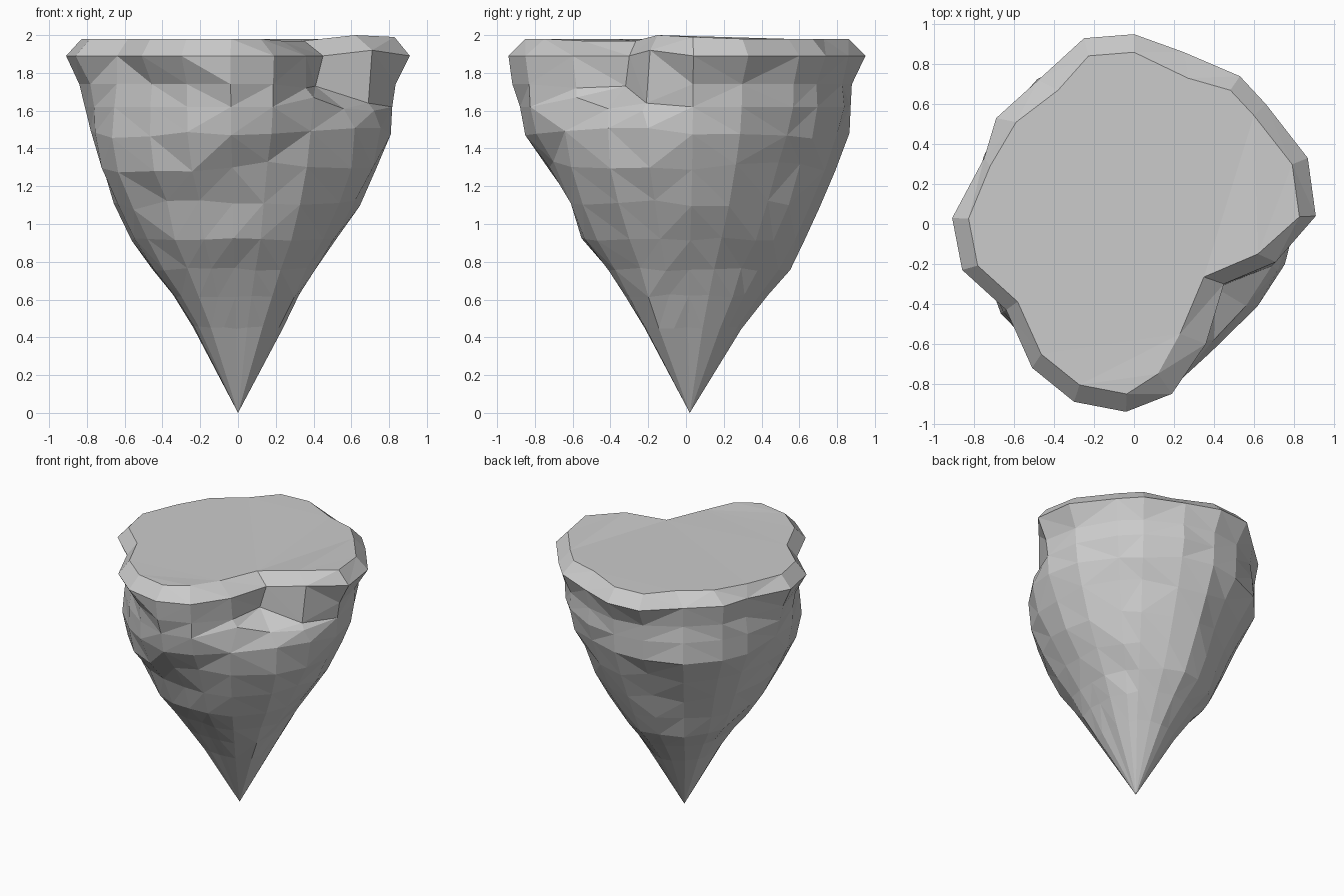
import bpy, bmesh, random
from math import atan2, cos, sin, pi

if "Cube" in bpy.data.objects:
    bpy.data.objects.remove(bpy.data.objects["Cube"])

random.seed(4)

# Rim outline seen from above (counter-clockwise), with the bite at the front right
RIM = [(.91, .04), (.87, .33), (.66, .60), (.53, .74), (.25, .86), (0, .95), (-.25, .93),
       (-.48, .72), (-.69, .53), (-.75, .33), (-.91, .03), (-.86, -.23), (-.64, -.43),
       (-.51, -.72), (-.30, -.89), (-.04, -.94), (.19, -.85), (.36, -.60), (.45, -.30),
       (.71, -.19)]
NOTCH = 18

# Rock radii per height, in 45 degree steps starting at +x
PROFILE = [
    (1.74, (.84, .85, .88, .84, .84, .76, .92, .70)),
    (1.62, (.82, .84, .88, .85, .81, .77, .89, .70)),
    (1.48, (.81, .80, .87, .86, .78, .80, .86, .71)),
    (1.30, (.74, .73, .79, .76, .71, .79, .73, .71)),
    (1.10, (.65, .65, .71, .65, .65, .67, .61, .64)),
    (0.92, (.51, .55, .63, .59, .56, .58, .55, .55)),
    (0.76, (.40, .44, .55, .54, .44, .48, .41, .45)),
    (0.62, (.32, .37, .43, .42, .33, .37, .31, .37)),
    (0.45, (.23, .27, .29, .29, .23, .26, .21, .27)),
]


def radius(row, angle):
    t = (angle / (pi / 4)) % 8
    i = int(t)
    f = t - i
    return row[i % 8] * (1 - f) + row[(i + 1) % 8] * f


bm = bmesh.new()

# Flat top and bevelled rim
top = [bm.verts.new((x * .91, y * .905, 1.98)) for x, y in RIM]
top[4].co.xy = (.27, .73)
top[7].co.xy = (-.38, .67)
top[8].co.xy = (-.59, .51)
top[9].co.xy = (-.72, .29)
top[16].co = (.12, -.75, 1.98)
top[17].co = (.23, -.55, 1.97)
top[NOTCH].co = (.35, -.265, 1.97)
top[19].co = (.62, -.15, 2.0)
top[0].co.z = 1.99
rim = [bm.verts.new((x, y, 1.89)) for x, y in RIM]
rim[19].co.z = 1.92
rings = [top, rim]

# Tapering rock body with uneven facets, smoother towards the tip
for k, (z, row) in enumerate(PROFILE):
    ring = []
    for i, (x, y) in enumerate(RIM):
        a = atan2(y, x)
        rough = 1 if z > 1 else .3
        r = radius(row, a) + random.uniform(-.01, .01) * rough
        if k == 0:
            r = min(r, (x * x + y * y) ** .5 - .02 + (.05 if i == 12 else 0))
        dz = random.uniform(-.03, .03) * rough if k > 1 else 0
        ring.append(bm.verts.new((r * cos(a), r * sin(a), z + dz)))
    rings.append(ring)

# Ledge inside the bite
rings[2][17].co = (.36, -.58, 1.72)
rings[2][NOTCH].co = (.41, -.32, 1.73)
rings[2][19].co = (.69, -.21, 1.64)
rings[3][17].co = (.40, -.58, 1.67)
rings[3][NOTCH].co = (.56, -.41, 1.61)
rings[3][19].co = (.72, -.23, 1.60)

n = len(RIM)
bm.faces.new(top)
for a, b in zip(rings, rings[1:]):
    for i in range(n):
        j = (i + 1) % n
        bm.faces.new((a[j], a[i], b[i], b[j]))

# Pointed tip
tip = bm.verts.new((0, .02, 0))
for i in range(n):
    bm.faces.new((rings[-1][(i + 1) % n], rings[-1][i], tip))

bmesh.ops.triangulate(bm, faces=bm.faces[:])
bmesh.ops.recalc_face_normals(bm, faces=bm.faces[:])
mesh = bpy.data.meshes.new("floating_rock")
bm.to_mesh(mesh)
bm.free()
bpy.context.collection.objects.link(bpy.data.objects.new("floating_rock", mesh))
